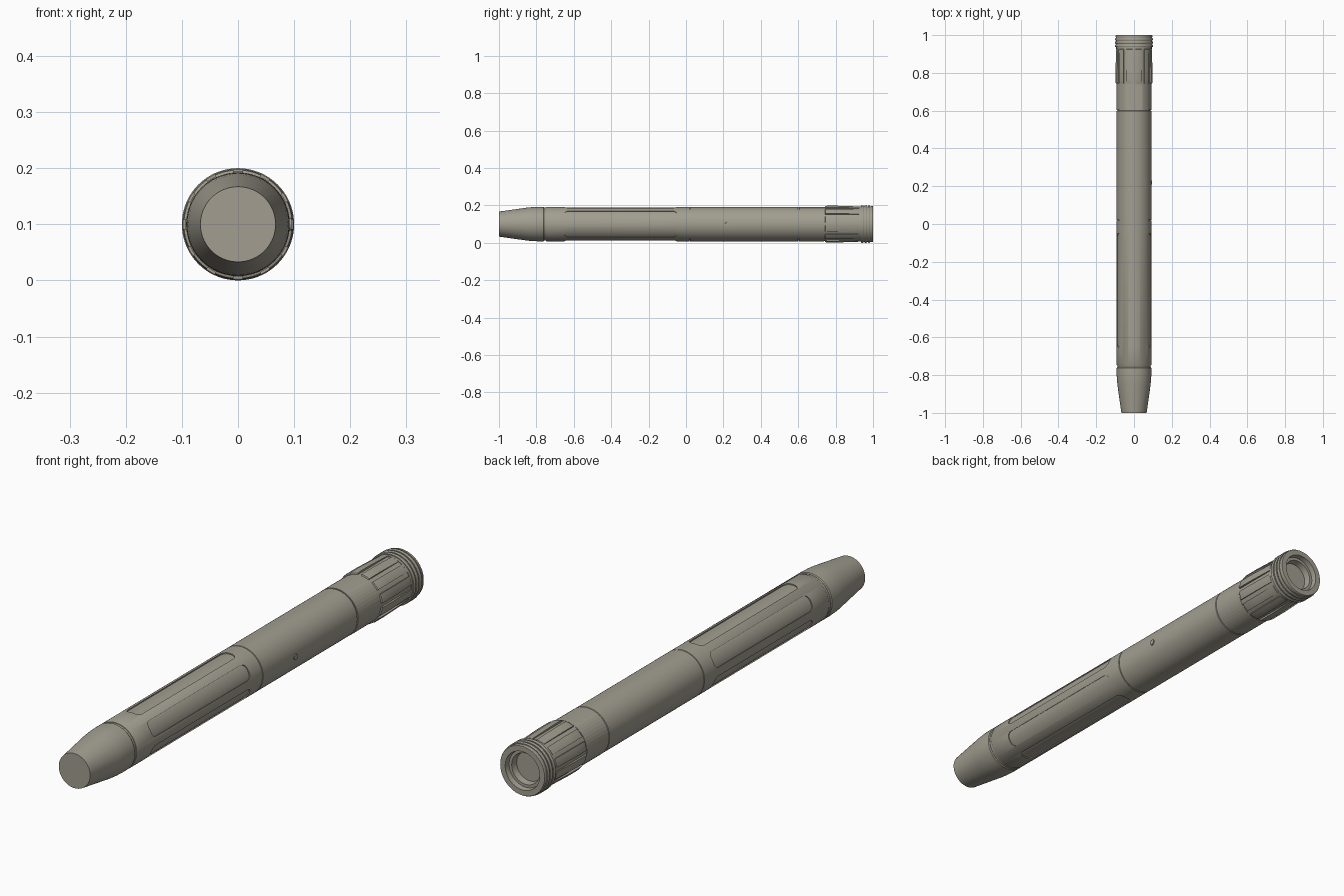
import bpy, bmesh, math
from mathutils import Matrix

AXIS_Z = 0.1
SEGS = 72

if "Cube" in bpy.data.objects:
    bpy.data.objects.remove(bpy.data.objects["Cube"], do_unlink=True)

metal = bpy.data.materials.new("warm grey metal")
metal.use_nodes = True
COLOUR = (0.36, 0.34, 0.28, 1)
metal.diffuse_color = COLOUR
metal.node_tree.nodes["Principled BSDF"].inputs["Base Color"].default_value = COLOUR


def activate(ob):
    bpy.ops.object.select_all(action='DESELECT')
    ob.select_set(True)
    bpy.context.view_layer.objects.active = ob


def smooth(ob):
    activate(ob)
    bpy.ops.object.shade_smooth_by_angle(angle=math.radians(30))


def finish(name, bm, shade=True):
    bmesh.ops.recalc_face_normals(bm, faces=bm.faces)
    mesh = bpy.data.meshes.new(name)
    bm.to_mesh(mesh)
    bm.free()
    mesh.materials.append(metal)
    ob = bpy.data.objects.new(name, mesh)
    bpy.context.collection.objects.link(ob)
    if shade:
        smooth(ob)
    return ob


def revolve(bm, profile, angles, full=True):
    """Sweep (y, radius) points about the long axis; returns the side faces."""
    cols = [[bm.verts.new((r * math.sin(a), y, AXIS_Z + r * math.cos(a)))
             for y, r in profile] for a in angles]
    n, m = len(cols), len(profile)
    sides = []
    for i in range(n if full else n - 1):
        c, d = cols[i], cols[(i + 1) % n]
        for j in range(m - 1 if full else m):
            k = (j + 1) % m
            sides.append(bm.faces.new((c[j], c[k], d[k], d[j])))
    if full:
        bm.faces.new([c[0] for c in cols])
        bm.faces.new([c[-1] for c in cols])
    else:
        bm.faces.new(cols[0])
        bm.faces.new(cols[-1])
    return sides


def lathe(name, profile, segs=SEGS, shade=True):
    bm = bmesh.new()
    revolve(bm, profile, [math.tau * i / segs for i in range(segs)])
    return finish(name, bm, shade)


# Tapered nose with a rounded shoulder
lathe("nose", [(-1, 0.067), (-0.85, 0.088), (-0.82, 0.0908), (-0.79, 0.092),
               (-0.762, 0.092), (-0.758, 0.089), (-0.758, 0.08)])

# Inner core: floor of the slots and of the gap behind the nose
lathe("inner_core", [(-0.77, 0.088), (0.6, 0.088)])

# Front grip sleeve with six long rounded slots
grip = lathe("grip_sleeve", [(-0.748, 0.08), (-0.748, 0.09), (-0.744, 0.092),
                             (0.018, 0.092), (0.019, 0.091), (0.019, 0.08)], shade=False)
bm = bmesh.new()
for i in range(6):
    part = bmesh.new()
    bmesh.ops.create_cube(part, size=1, matrix=Matrix.Translation((0, -0.35, 0.1))
                          @ Matrix.Diagonal((0.06, 0.6, 0.05, 1)))
    upright = [e for e in part.edges if abs(e.verts[0].co.z - e.verts[1].co.z) > 0.01]
    bmesh.ops.bevel(part, geom=upright, offset=0.02, segments=5, profile=0.5, affect='EDGES')
    part.transform(Matrix.Translation((0, 0, AXIS_Z)) @ Matrix.Rotation(math.tau * i / 6, 4, 'Y'))
    temp = bpy.data.meshes.new("slot_temp")
    part.to_mesh(temp)
    part.free()
    bm.from_mesh(temp)
    bpy.data.meshes.remove(temp)
cutter = finish("slot_cutter", bm, shade=False)
cutter.hide_render = True
cut = grip.modifiers.new("slots", 'BOOLEAN')
cut.operation, cut.object, cut.solver = 'DIFFERENCE', cutter, 'EXACT'
activate(grip)
bpy.ops.object.modifier_apply(modifier="slots")
bpy.data.objects.remove(cutter, do_unlink=True)
smooth(grip)

# Plain rear barrel
lathe("rear_barrel", [(0.021, 0.08), (0.021, 0.091), (0.022, 0.092),
                      (0.598, 0.092), (0.6, 0.09), (0.6, 0.08)])

# Side button
bm = bmesh.new()
bmesh.ops.create_cone(bm, cap_ends=True, segments=24, radius1=0.012, radius2=0.011, depth=0.015,
                      matrix=Matrix.Translation((0.088, 0.22, AXIS_Z))
                      @ Matrix.Rotation(math.pi / 2, 4, 'Y'))
finish("side_button", bm)

# Knurled collar: a grid of tiny shallow dimples
bm = bmesh.new()
rows = [(0.603 + 0.135 * i / 6, 0.0925) for i in range(7)]
sides = revolve(bm, rows, [math.tau * i / 48 for i in range(48)])
bmesh.ops.inset_individual(bm, faces=sides, thickness=0.0035, depth=-0.0008)
finish("knurled_collar", bm)

# Fluted head: a plain barrel carrying twelve tapering ribs
lathe("head_barrel", [(0.6, 0.088), (0.738, 0.0915), (0.93, 0.0915)])
bm = bmesh.new()
rib = [(0.742, 0.088), (0.745, 0.0965), (0.755, 0.0985), (0.81, 0.0985),
       (0.9, 0.0955), (0.925, 0.0945), (0.928, 0.088)]
for i in range(12):
    mid = math.tau * (i + 0.5) / 12
    revolve(bm, rib, [mid + math.radians(a) for a in (-10, -5, 0, 5, 10)], full=False)
finish("head_ribs", bm)

# End cap with grip rings and a stepped recess
cap = [(0.926, 0.08), (0.926, 0.094), (0.936, 0.094)]
for y in (0.936, 0.954, 0.972):
    cap += [(y, 0.098), (y + 0.003, 0.1), (y + 0.010, 0.1), (y + 0.013, 0.098), (y + 0.013, 0.095)]
    cap += [(y + 0.018, 0.095)]
cap += [(0.99, 0.097), (0.997, 0.097), (1, 0.095), (1, 0.074), (0.98, 0.071),
        (0.98, 0.06), (0.955, 0.056)]
lathe("end_cap", cap)
